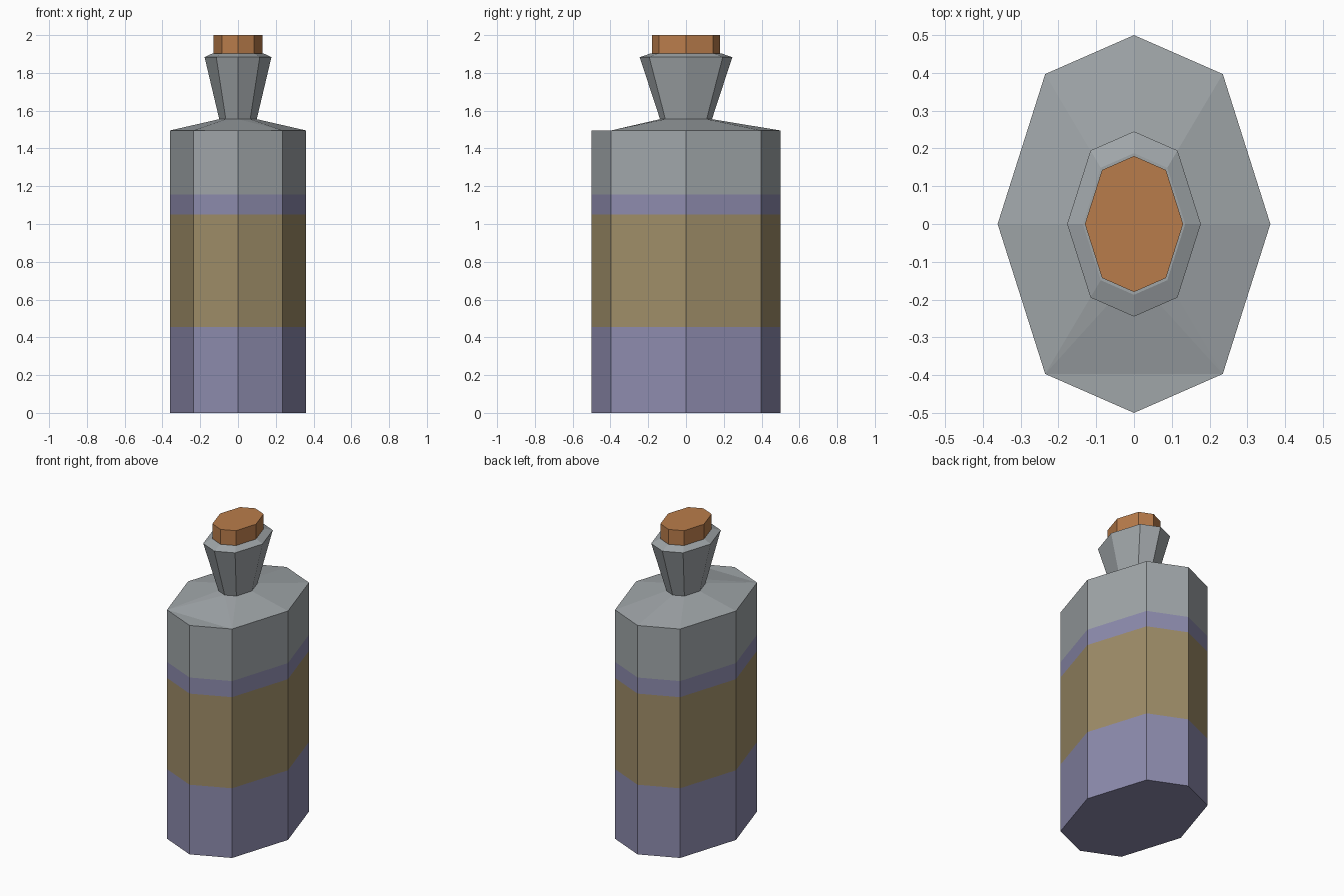
import bpy, bmesh

if "Cube" in bpy.data.objects:
    bpy.data.objects.remove(bpy.data.objects["Cube"])

# Elongated octagon cross-section of the bottle (full size), starting at the front
OCT = [(0, -0.5), (0.235, -0.397), (0.361, 0), (0.235, 0.397),
       (0, 0.5), (-0.235, 0.397), (-0.361, 0), (-0.235, -0.397)]
N = len(OCT)


def material(name, rgb):
    m = bpy.data.materials.new(name)
    m.diffuse_color = (*rgb, 1)
    m.use_nodes = True
    m.node_tree.nodes["Principled BSDF"].inputs["Base Color"].default_value = m.diffuse_color
    return m


GLASS = material("grey_glass", (0.352, 0.381, 0.397))
LIQUID = material("violet_liquid", (0.266, 0.258, 0.418))
LABEL = material("tan_label", (0.342, 0.266, 0.138))
CORK = material("cork_brown", (0.485, 0.202, 0.07))


def ring(bm, scale, z):
    return [bm.verts.new((x * scale, y * scale, z)) for x, y in OCT]


def bridge(bm, a, b, mat, skip=()):
    for i in range(N):
        if i not in skip:
            j = (i + 1) % N
            bm.faces.new((a[i], a[j], b[j], b[i])).material_index = mat


def finish(name, bm, mats):
    bmesh.ops.recalc_face_normals(bm, faces=bm.faces)
    me = bpy.data.meshes.new(name)
    bm.to_mesh(me)
    bm.free()
    for m in mats:
        me.materials.append(m)
    ob = bpy.data.objects.new(name, me)
    bpy.context.collection.objects.link(ob)
    return ob


# Bottle: straight banded body, sloped shoulder, flared neck, rim
bm = bmesh.new()
body = [ring(bm, 1, z) for z in (0, 0.455, 1.05, 1.155, 1.495)]
for lo, hi, mat in zip(body, body[1:], (1, 2, 1, 0)):
    bridge(bm, lo, hi, mat)
bm.faces.new(body[0]).material_index = 1

top = body[-1]
neck = ring(bm, 0.275, 1.555)
lip = ring(bm, 0.49, 1.883)
rim = ring(bm, 0.375, 1.903)
# Shoulder: the front corner is a flat ledge, the slope starts behind it
bridge(bm, top, neck, 0, skip=(0, N - 1))
for tri in ((top[-1], top[0], top[1]), (top[-1], top[1], neck[0]),
            (top[1], neck[1], neck[0]), (top[-1], neck[0], neck[-1])):
    bm.faces.new(tri)
bridge(bm, neck, lip, 0)
bridge(bm, lip, rim, 0)
bm.faces.new(rim)
finish("bottle", bm, (GLASS, LIQUID, LABEL))

# Cork stopper
bm = bmesh.new()
low, high = ring(bm, 0.36, 1.88), ring(bm, 0.36, 2.0)
bridge(bm, low, high, 0)
bm.faces.new(low)
bm.faces.new(high)
finish("cork", bm, (CORK,))
